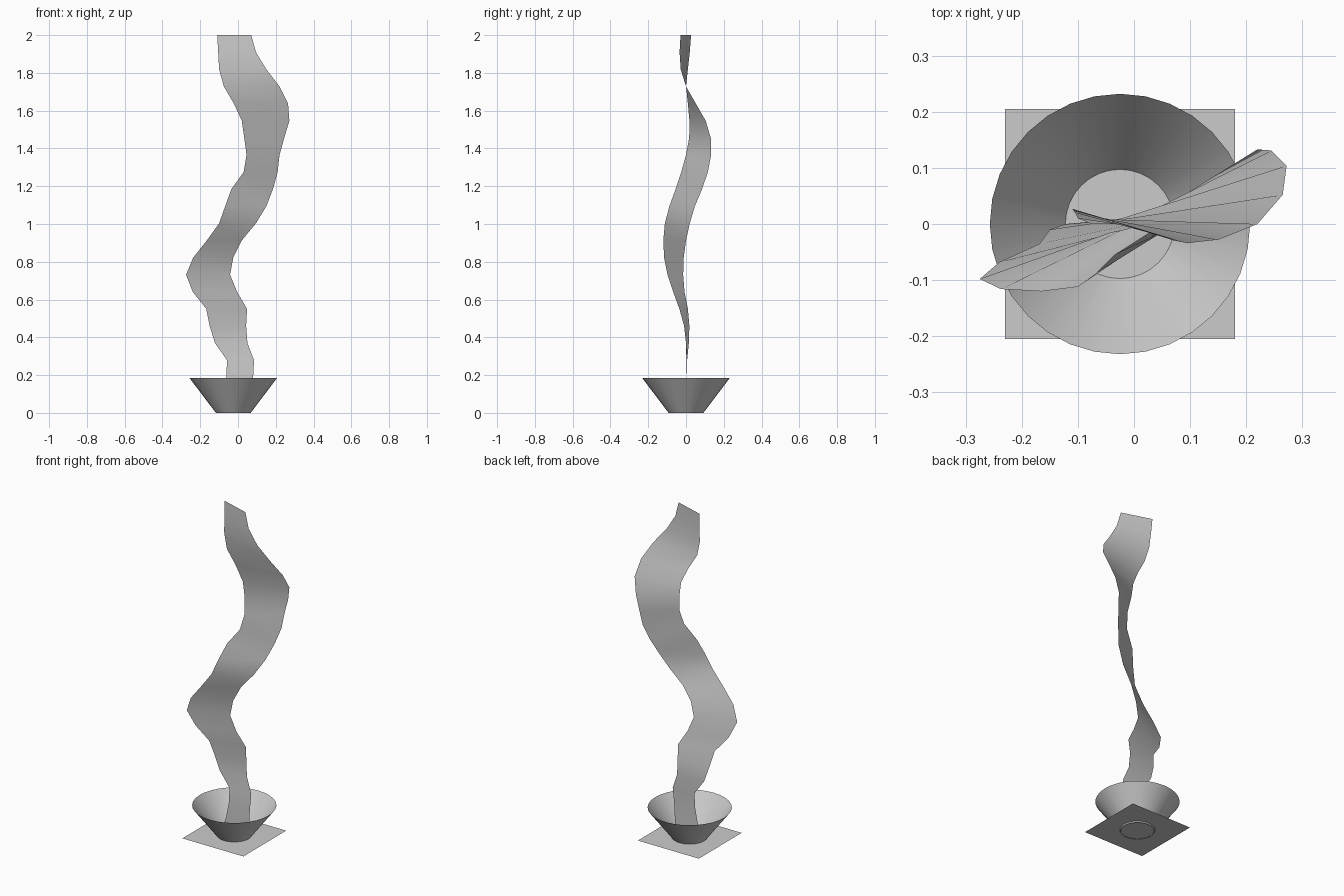
import bpy, bmesh
from math import radians


def smooth(obj):
    bpy.ops.object.select_all(action='DESELECT')
    obj.select_set(True)
    bpy.context.view_layer.objects.active = obj
    bpy.ops.object.shade_smooth_by_angle(angle=radians(40))


def finish(bm, name):
    mesh = bpy.data.meshes.new(name)
    bm.to_mesh(mesh)
    bm.free()
    obj = bpy.data.objects.new(name, mesh)
    bpy.context.collection.objects.link(obj)
    return obj


CX = -0.025

# Flared bowl, open at both ends
bm = bmesh.new()
bmesh.ops.create_cone(bm, cap_ends=False, segments=32, radius1=0.092,
                      radius2=0.232, depth=0.185)
bmesh.ops.translate(bm, verts=bm.verts, vec=(CX, 0, 0.0925))
smooth(finish(bm, "bowl"))

# Square base sheet, crossing the bowl just above its lower rim
bpy.ops.mesh.primitive_plane_add(size=0.41, location=(CX, 0, 0.007))
bpy.context.object.name = "base_sheet"

# Twisting ribbon: left x, left y, right x, right y for evenly spaced rows, top down
rows = [
    (-0.11, 0.027, 0.07, -0.029), (-0.105, 0.02, 0.095, -0.034),
    (-0.10, 0.01, 0.15, -0.028), (-0.075, 0.0, 0.22, 0.0),
    (-0.022, 0.01, 0.265, 0.052), (0.02, 0.018, 0.272, 0.104),
    (0.033, 0.017, 0.245, 0.131), (0.045, 0.0, 0.22, 0.133),
    (0.03, -0.025, 0.21, 0.116), (-0.035, -0.055, 0.185, 0.085),
    (-0.068, -0.088, 0.15, 0.047), (-0.10, -0.112, 0.095, 0.02),
    (-0.165, -0.12, 0.02, 0.0), (-0.237, -0.116, -0.025, -0.012),
    (-0.275, -0.098, -0.042, -0.015), (-0.24, -0.068, -0.005, -0.008),
    (-0.168, -0.035, 0.048, 0.01), (-0.15, -0.01, 0.043, 0.018),
    (-0.122, 0.0, 0.05, 0.015), (-0.058, 0.002, 0.085, 0.006),
    (-0.062, 0.0, 0.08, 0.0), (-0.08, 0.0, 0.075, 0.0),
    (-0.11, 0.0, 0.07, 0.0),
]
bm = bmesh.new()
step = (2.0 - 0.007) / (len(rows) - 1)
pairs = []
for i, (lx, ly, rx, ry) in enumerate(rows):
    z = 2.0 - i * step
    pairs.append((bm.verts.new((lx, ly, z)), bm.verts.new((rx, ry, z))))
for (a, b), (c, d) in zip(pairs, pairs[1:]):
    bm.faces.new((a, c, d, b))
smooth(finish(bm, "ribbon"))
